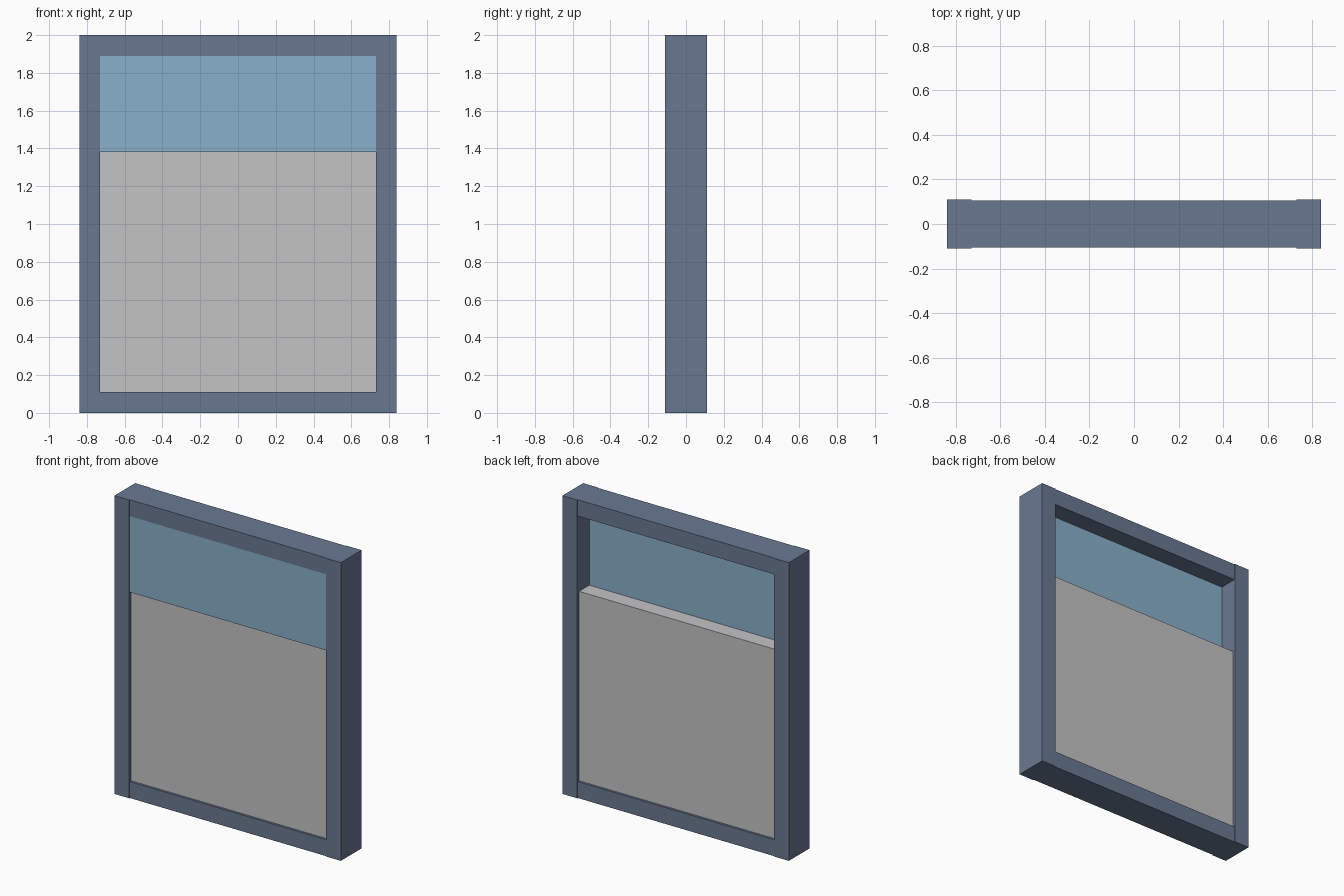
import bpy
import bmesh
from mathutils import Vector

if "Cube" in bpy.data.objects:
    bpy.data.objects.remove(bpy.data.objects["Cube"])


def srgb(r, g, b):
    lin = [(c / 255 / 12.92) if c < 10 else ((c / 255 + 0.055) / 1.055) ** 2.4 for c in (r, g, b)]
    return (*lin, 1.0)


def material(name, rgb):
    m = bpy.data.materials.new(name)
    m.diffuse_color = srgb(*rgb)
    m.use_nodes = True
    m.node_tree.nodes["Principled BSDF"].inputs["Base Color"].default_value = m.diffuse_color
    return m


def box(name, x, y, z, mat):
    """Box spanning the given (min, max) ranges."""
    lo, hi = Vector((x[0], y[0], z[0])), Vector((x[1], y[1], z[1]))
    bm = bmesh.new()
    bmesh.ops.create_cube(bm, size=1)
    bmesh.ops.scale(bm, vec=hi - lo, verts=bm.verts)
    mesh = bpy.data.meshes.new(name)
    bm.to_mesh(mesh)
    bm.free()
    mesh.materials.append(mat)
    obj = bpy.data.objects.new(name, mesh)
    obj.location = (lo + hi) / 2
    bpy.context.collection.objects.link(obj)
    return obj


slate = material("slate blue frame", (105, 121, 145))
blue = material("pale blue glass", (136, 176, 202))
grey = material("light grey panel", (196, 195, 197))

W, IN, H, BAR = 0.84, 0.73, 2.0, 0.11   # half width, half opening, height, bar width

# Frame: full-height jambs with slightly thinner rails between them
for side, sign in (("left", -1), ("right", 1)):
    box(side + "_jamb", sorted((sign * IN, sign * W)), (-0.11, 0.11), (0, H), slate)
box("bottom_rail", (-IN, IN), (-0.105, 0.105), (0, BAR), slate)
box("top_rail", (-IN, IN), (-0.105, 0.105), (H - BAR, H), slate)

# Upper glass sits at the front, lower panel nearly fills the frame depth
box("upper_glass", (-IN, IN), (-0.105, -0.018), (1.38, H - BAR), blue)
box("lower_panel", (-IN, IN), (-0.09, 0.09), (BAR, 1.38), grey)
